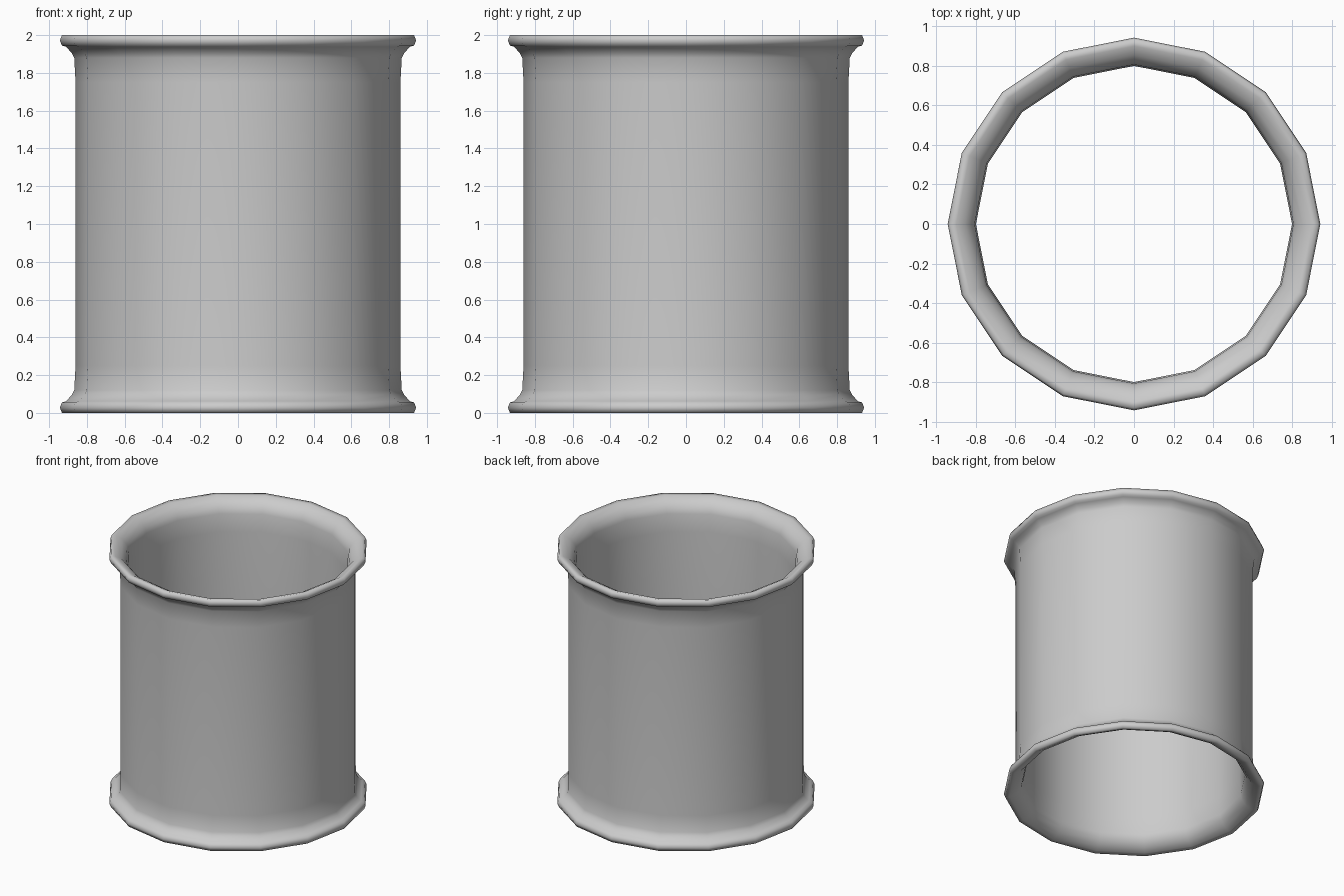
import bpy, bmesh, math

if "Cube" in bpy.data.objects:
    bpy.data.objects.remove(bpy.data.objects["Cube"])

SIDES = 16

# Upper half of the wall section (radius, z): outer wall, flared lip, inner wall
upper = [(0.86, 1.75), (0.867, 1.88), (0.88, 1.905), (0.91, 1.938), (0.932, 1.945),
         (0.943, 1.972), (0.932, 2.0), (0.90, 1.995), (0.855, 1.972),
         (0.82, 1.93), (0.807, 1.89), (0.80, 1.75)]
# Mirror about mid-height to close the section loop
section = upper + [(r, 2.0 - z) for r, z in reversed(upper)]


def lathe(name, loop, sides):
    bm = bmesh.new()
    rings = []
    for i in range(sides):
        a = 2 * math.pi * i / sides
        rings.append([bm.verts.new((r * math.cos(a), r * math.sin(a), z)) for r, z in loop])
    n = len(loop)
    for i in range(sides):
        cur, nxt = rings[i], rings[(i + 1) % sides]
        for j in range(n):
            k = (j + 1) % n
            bm.faces.new((cur[j], nxt[j], nxt[k], cur[k]))
    bmesh.ops.recalc_face_normals(bm, faces=bm.faces[:])
    for f in bm.faces:
        f.smooth = True
    mesh = bpy.data.meshes.new(name)
    bm.to_mesh(mesh)
    bm.free()
    obj = bpy.data.objects.new(name, mesh)
    bpy.context.collection.objects.link(obj)
    return obj


# Open tube with a flared lip at each end
lathe("flanged_tube", section, SIDES)
